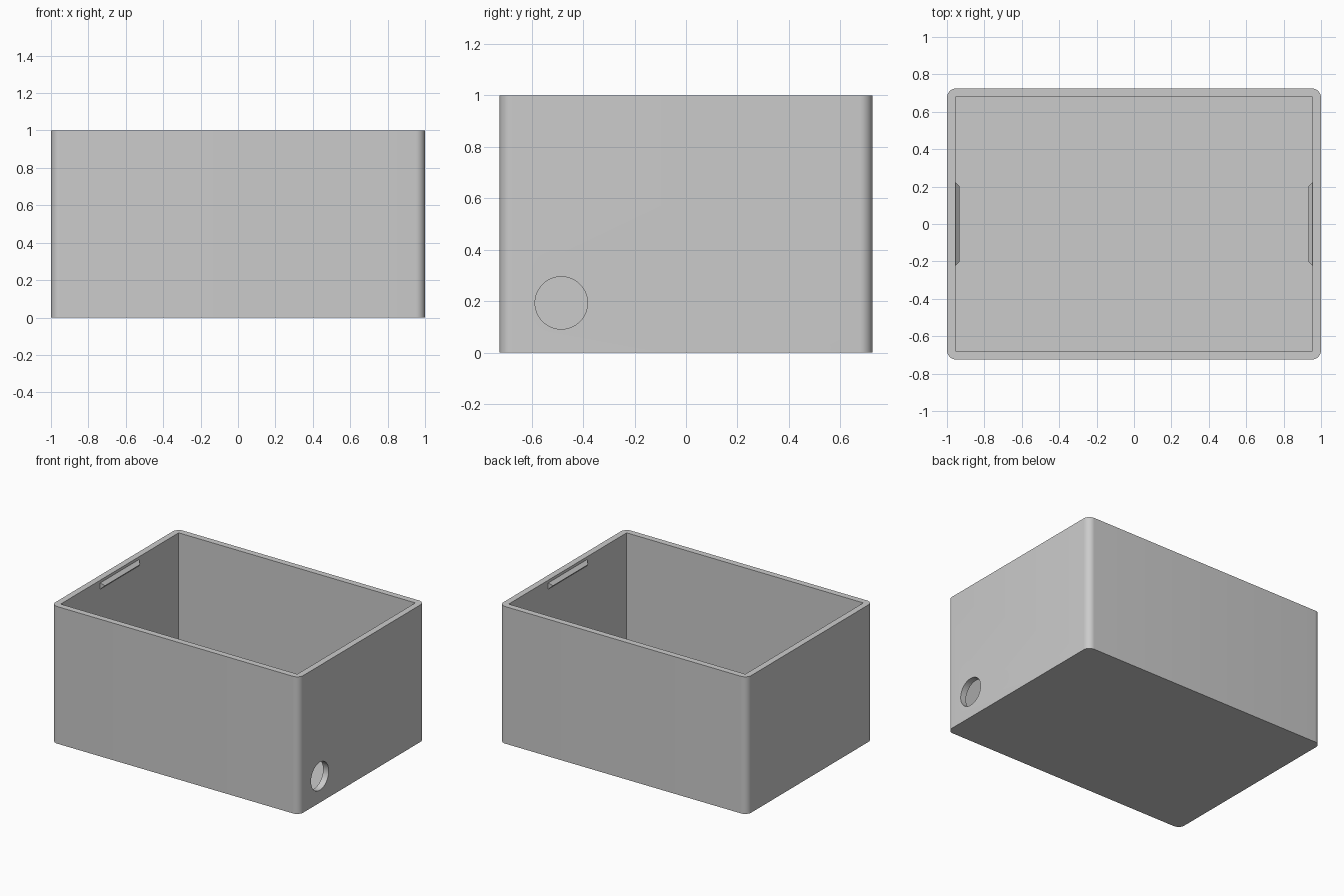
import bpy, bmesh, math
from mathutils import Matrix

cube = bpy.data.objects.get("Cube")
if cube:
    bpy.data.objects.remove(cube, do_unlink=True)

HALF_X, HALF_Y, HEIGHT = 1.0, 0.725, 1.0
WALL, CORNER = 0.045, 0.05

grey = bpy.data.materials.new("light_grey")
grey.use_nodes = True
colour = (0.6, 0.6, 0.6, 1)
grey.diffuse_color = colour
grey.node_tree.nodes["Principled BSDF"].inputs["Base Color"].default_value = colour


def make_object(name, bm):
    bmesh.ops.recalc_face_normals(bm, faces=bm.faces)
    mesh = bpy.data.meshes.new(name)
    bm.to_mesh(mesh)
    bm.free()
    mesh.materials.append(grey)
    obj = bpy.data.objects.new(name, mesh)
    bpy.context.collection.objects.link(obj)
    return obj


def block(size, centre):
    bm = bmesh.new()
    bmesh.ops.create_cube(bm, size=1, matrix=Matrix.Translation(centre) @ Matrix.Diagonal((*size, 1)))
    return bm


def activate(obj):
    bpy.ops.object.select_all(action="DESELECT")
    obj.select_set(True)
    bpy.context.view_layer.objects.active = obj


def cut(obj, cutter):
    cutter.hide_render = True
    mod = obj.modifiers.new("cut", "BOOLEAN")
    mod.operation, mod.solver, mod.object = "DIFFERENCE", "EXACT", cutter
    activate(obj)
    bpy.ops.object.modifier_apply(modifier=mod.name)
    bpy.data.objects.remove(cutter, do_unlink=True)


# Outer box with rounded upright corners
bm = block((2 * HALF_X, 2 * HALF_Y, HEIGHT), (0, 0, HEIGHT / 2))
uprights = [e for e in bm.edges if abs(e.verts[0].co.z - e.verts[1].co.z) > 0.5]
bmesh.ops.bevel(bm, geom=uprights, offset=CORNER, segments=10, profile=0.5, affect="EDGES")
box = make_object("box_body", bm)

# Square-cornered cavity, open at the top
cavity = block((2 * (HALF_X - WALL), 2 * (HALF_Y - WALL), HEIGHT), (0, 0, HEIGHT / 2 + WALL))
cut(box, make_object("cavity_cutter", cavity))

# Round cable hole through the left wall
bm = bmesh.new()
bmesh.ops.create_cone(bm, cap_ends=True, segments=64, radius1=0.102, radius2=0.102, depth=0.3,
                      matrix=Matrix.Translation((HALF_X, -0.485, 0.193)) @ Matrix.Rotation(math.pi / 2, 4, "Y"))
cut(box, make_object("hole_cutter", bm))

activate(box)
bpy.ops.object.shade_smooth_by_angle(angle=math.radians(30))

# Snap ridges with tapered ends inside both end walls
for name, side in (("left_snap_ridge", 1), ("right_snap_ridge", -1)):
    bm = bmesh.new()
    base_x, reach, mid_z = HALF_X - WALL, 0.023, 0.957
    for y in (-0.225, 0.225):
        for z in (mid_z - reach, mid_z + reach):
            bm.verts.new((side * base_x, y, z))
        bm.verts.new((side * (base_x - reach), y - math.copysign(reach, y), mid_z))
    bmesh.ops.convex_hull(bm, input=bm.verts)
    make_object(name, bm)
